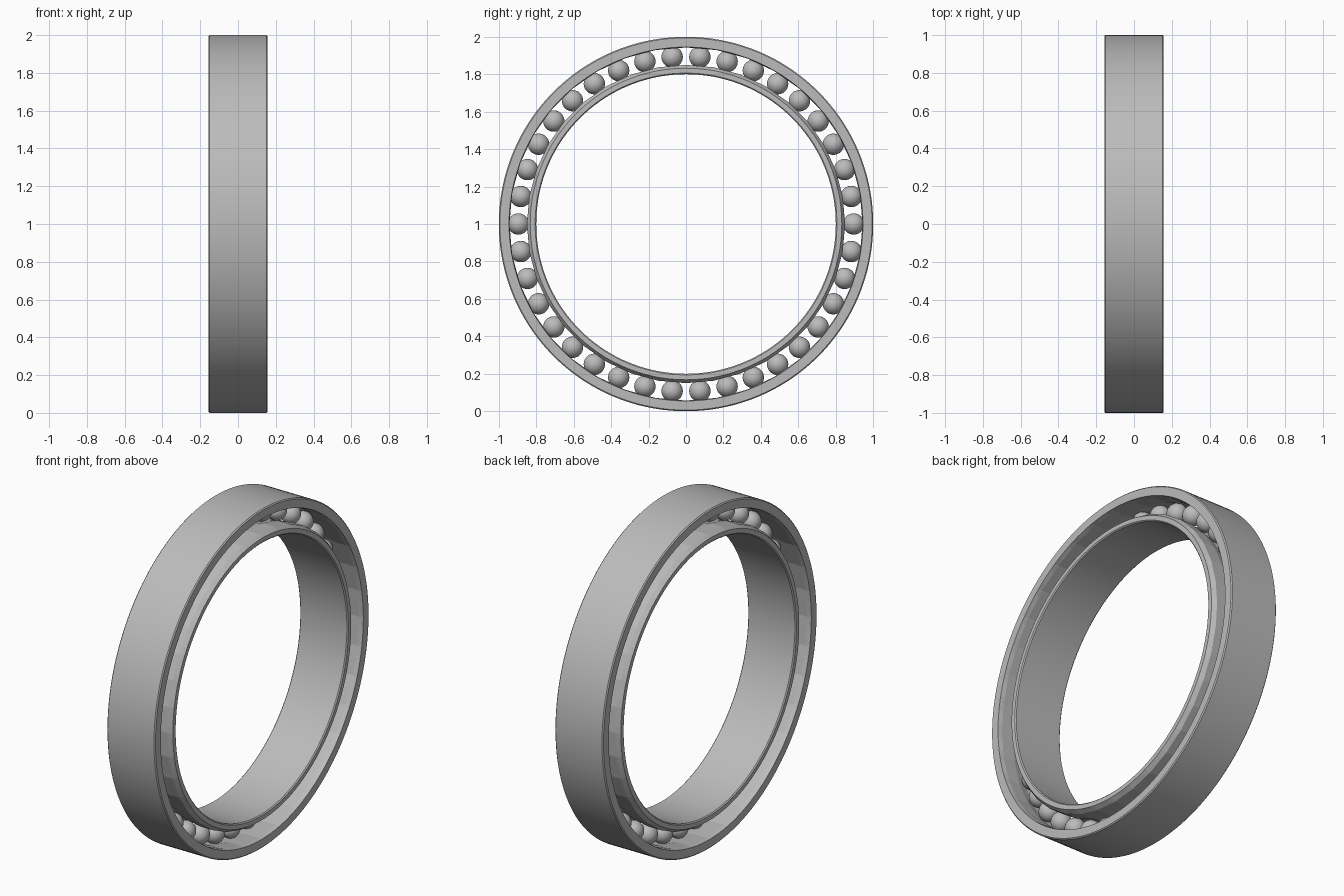
import bpy, bmesh, math

cube = bpy.data.objects.get("Cube")
if cube:
    bpy.data.objects.remove(cube, do_unlink=True)

steel = bpy.data.materials.new("steel grey")
steel.use_nodes = True
GREY = (0.5, 0.5, 0.5, 1)
steel.diffuse_color = GREY
steel.node_tree.nodes["Principled BSDF"].inputs["Base Color"].default_value = GREY

HALF = 0.157        # half width of both rings
BALL_ORBIT = 0.895
BALL_RADIUS = 0.057
BALLS = 38


def link(name, bm):
    bmesh.ops.recalc_face_normals(bm, faces=bm.faces)
    mesh = bpy.data.meshes.new(name)
    bm.to_mesh(mesh)
    bm.free()
    mesh.materials.append(steel)
    obj = bpy.data.objects.new(name, mesh)
    bpy.context.collection.objects.link(obj)
    bpy.context.view_layer.objects.active = obj
    obj.select_set(True)
    bpy.ops.object.shade_smooth_by_angle(angle=math.radians(30))
    obj.select_set(False)
    return obj


def race_ring(name, wall, shoulder, groove, lip):
    """Sweep a closed section round x: smooth wall, coarse flat race side."""
    bevel = 0.006 if wall > shoulder else -0.006
    # Each section point: x, radius, True when on the coarse race side
    half = [(HALF, lip, False), (HALF - 0.025, shoulder, True), (0.055, shoulder, True),
            (0.03, (shoulder + groove) / 2, True)]
    race = half + [(0, groove, True)] + [(-x, r, c) for x, r, c in reversed(half)]
    outside = [(-HALF, wall - bevel, False), (-HALF + 0.006, wall, False),
               (HALF - 0.006, wall, False), (HALF, wall - bevel, False)]
    section = race + outside
    fine, step = 144, 4
    bm = bmesh.new()
    rows = []
    for i in range(fine):
        row = []
        for x, r, coarse in section:
            a = math.tau * i / fine
            if coarse:
                # Flatten the race into broad facets
                span = math.tau * step / fine
                middle = (i // step + 0.5) * span
                r *= math.cos(span / 2) / math.cos(a - middle)
            row.append(bm.verts.new((x, r * math.cos(a), 1 + r * math.sin(a))))
        rows.append(row)
    n = len(section)
    flat = set()
    for i in range(fine):
        a, b = rows[i], rows[(i + 1) % fine]
        for j in range(n):
            k = (j + 1) % n
            face = bm.faces.new((a[j], a[k], b[k], b[j]))
            if j < len(race) - 1:
                flat.add(face.index if face.index >= 0 else i * n + j)
    obj = link(name, bm)
    for p in obj.data.polygons:
        if p.index in flat:
            p.use_smooth = False
    return obj


race_ring("outer_ring", 1.0, 0.943, 0.953, 0.945)
race_ring("inner_ring", 0.80, 0.85, 0.838, 0.832)

# Balls spaced evenly between the rings
for i in range(BALLS):
    a = math.tau * i / BALLS
    bm = bmesh.new()
    bmesh.ops.create_uvsphere(bm, u_segments=32, v_segments=16, radius=BALL_RADIUS)
    ball = link(f"ball_{i + 1:02d}", bm)
    ball.location = (0, BALL_ORBIT * math.cos(a), 1 + BALL_ORBIT * math.sin(a))
